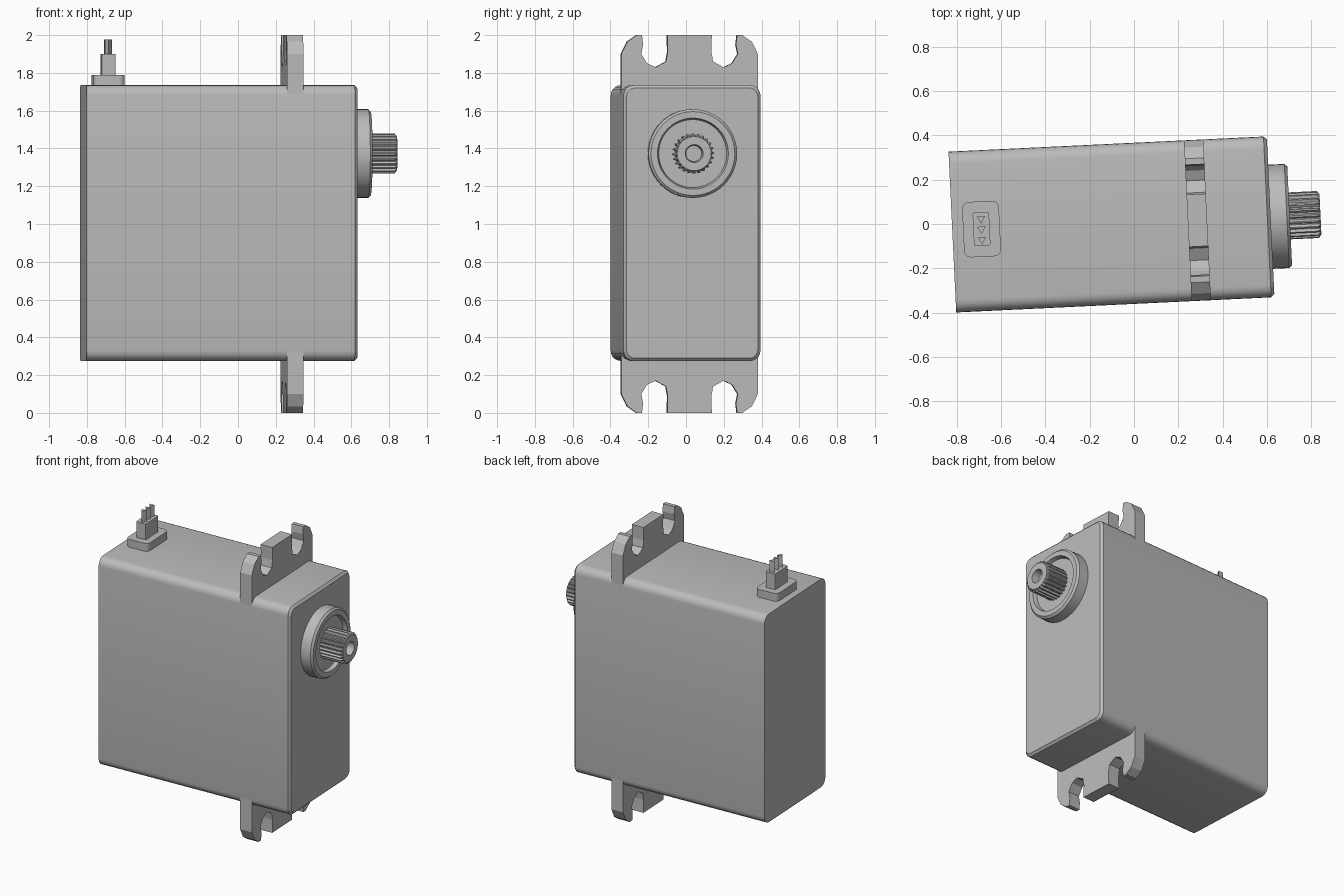
import bpy, bmesh, math
from mathutils import Matrix, Vector

cube = bpy.data.objects.get("Cube")
if cube:
    bpy.data.objects.remove(cube, do_unlink=True)

TURN = Matrix.Rotation(math.radians(2.75), 4, 'Z')   # whole unit sits slightly turned
MID_Y = 0.003
SHAFT_Z = 1.373

grey = bpy.data.materials.new("plain_grey")
grey.use_nodes = True
COLOUR = (0.5, 0.5, 0.5, 1)
grey.diffuse_color = COLOUR
grey.node_tree.nodes["Principled BSDF"].inputs["Base Color"].default_value = COLOUR


def loft(name, rings, origin, axis='X', smooth=None):
    """Skin a list of (position along axis, 2D outline) rings and cap both ends."""
    bm = bmesh.new()
    loops = []
    for pos, outline in rings:
        loops.append([bm.verts.new((pos, a, b) if axis == 'X' else (a, b, pos))
                      for a, b in outline])
    for lo, hi in zip(loops, loops[1:]):
        n = len(lo)
        for i in range(n):
            j = (i + 1) % n
            bm.faces.new((lo[i], lo[j], hi[j], hi[i]))
    bm.faces.new(loops[0][::-1])
    bm.faces.new(loops[-1])
    bmesh.ops.recalc_face_normals(bm, faces=bm.faces)
    mesh = bpy.data.meshes.new(name)
    bm.to_mesh(mesh)
    bm.free()
    mesh.materials.append(grey)
    obj = bpy.data.objects.new(name, mesh)
    bpy.context.collection.objects.link(obj)
    obj.matrix_world = TURN @ Matrix.Translation(Vector(origin))
    if smooth:
        bpy.ops.object.select_all(action='DESELECT')
        obj.select_set(True)
        bpy.context.view_layer.objects.active = obj
        bpy.ops.object.shade_smooth_by_angle(angle=math.radians(smooth))
    return obj


def rounded(w, h, r, seg=5):
    pts = []
    for k, (sx, sy) in enumerate(((1, 1), (-1, 1), (-1, -1), (1, -1))):
        for i in range(seg + 1):
            t = math.pi / 2 * (k + i / seg)
            pts.append((sx * (w - r) + r * math.cos(t), sy * (h - r) + r * math.sin(t)))
    return pts


def circle(r, n, r_alt=None, start=0.0):
    return [((r_alt if r_alt and i % 4 > 1 else r) * math.cos(start + math.tau * i / n),
             (r_alt if r_alt and i % 4 > 1 else r) * math.sin(start + math.tau * i / n))
            for i in range(n)]


# Main case: rounded block with a small bevel on the output end
W, H = 0.363, 0.73
loft("case", [(-0.82, rounded(W, H, 0.055)),
              (0.602, rounded(W, H, 0.055)),
              (0.617, rounded(W - 0.015, H - 0.015, 0.045))],
     (0, MID_Y, 1.005), smooth=35)

# Mounting plate: one quarter outline mirrored across and top to bottom
quarter = [(0.362, 0.9), (0.33, 0.965), (0.28, 1.0), (0.252, 1.0), (0.246, 0.95),
           (0.256, 0.9), (0.225, 0.85), (0.18, 0.83), (0.125, 0.86), (0.116, 0.91),
           (0.118, 1.0)]
top = quarter + [(-y, z) for y, z in reversed(quarter)]
plate = top + [(y, -z) for y, z in reversed(top)]
loft("mounting_plate", [(0.243, plate), (0.33, plate)], (0, MID_Y, 1.0))

# Round boss with raised rim and recessed floor
N = 48
loft("output_boss", [(x, circle(r, N)) for x, r in
                     ((0.6, 0.235), (0.69, 0.235), (0.703, 0.222), (0.703, 0.188),
                      (0.675, 0.18))],
     (0, MID_Y, SHAFT_Z), smooth=30)

# Toothed shaft with chamfered tip and screw hole
T = 96
loft("toothed_shaft", [(0.66, circle(0.106, T, 0.094)), (0.83, circle(0.106, T, 0.094)),
                       (0.842, circle(0.09, T)), (0.842, circle(0.047, T)),
                       (0.79, circle(0.042, T))],
     (0, MID_Y, SHAFT_Z))

# Cable connector: base, housing and three pins
C = (-0.688, 0.01, 0)
loft("connector_base", [(1.72, rounded(0.083, 0.125, 0.03)),
                        (1.79, rounded(0.083, 0.125, 0.03))], C, 'Z', 35)
loft("connector_housing", [(1.78, rounded(0.037, 0.076, 0.008, 2)),
                           (1.9, rounded(0.037, 0.076, 0.008, 2))], C, 'Z')
for i in (-1, 0, 1):
    pin = circle(0.022, 3, start=-math.pi / 2)
    loft("connector_pin", [(1.89, pin), (1.977, pin)],
         (C[0], C[1] + i * 0.047, 0), 'Z')
